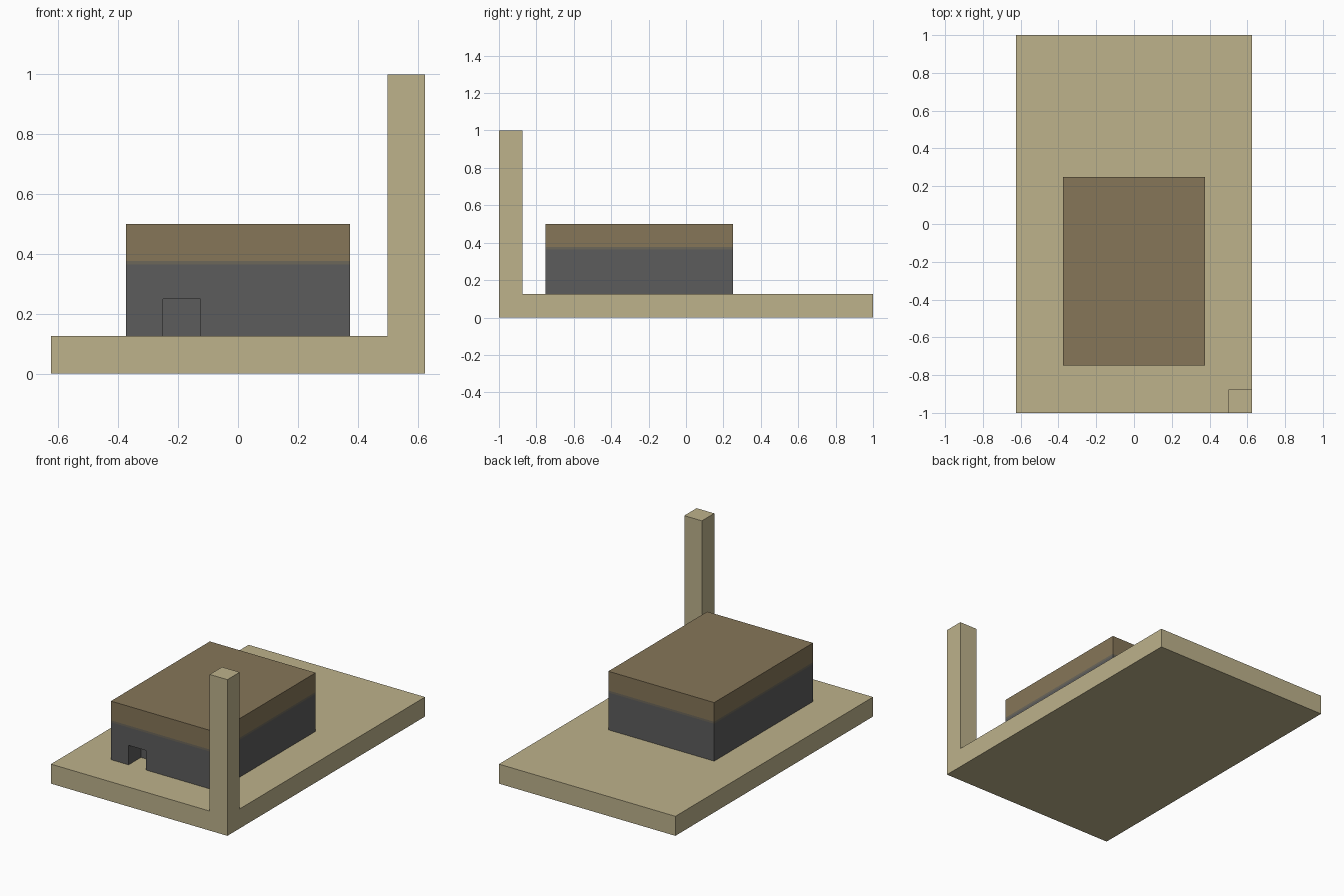
import bpy
import bmesh
from mathutils import Vector

default = bpy.data.objects.get("Cube")
if default:
    bpy.data.objects.remove(default, do_unlink=True)


def make_material(name, rgb):
    mat = bpy.data.materials.new(name)
    mat.use_nodes = True
    mat.diffuse_color = (*rgb, 1)
    bsdf = mat.node_tree.nodes["Principled BSDF"]
    bsdf.inputs["Base Color"].default_value = (*rgb, 1)
    bsdf.inputs["Roughness"].default_value = 0.9
    return mat


def box(name, low, high, mat):
    """Axis-aligned box between two opposite corners."""
    low, high = Vector(low), Vector(high)
    bm = bmesh.new()
    bmesh.ops.create_cube(bm, size=1)
    bmesh.ops.scale(bm, vec=high - low, verts=bm.verts)
    bmesh.ops.translate(bm, vec=(low + high) / 2, verts=bm.verts)
    mesh = bpy.data.meshes.new(name)
    bm.to_mesh(mesh)
    bm.free()
    mesh.materials.append(mat)
    obj = bpy.data.objects.new(name, mesh)
    bpy.context.collection.objects.link(obj)
    return obj


sand = make_material("sand", (0.51, 0.445, 0.26))
grey = make_material("dark grey", (0.107, 0.107, 0.107))
blend = make_material("grey brown", (0.15, 0.135, 0.102))
brown = make_material("brown", (0.238, 0.181, 0.098))

# Ground slab and corner post
box("base_slab", (-0.625, -1, 0), (0.625, 1, 0.125), sand)
box("corner_post", (0.5, -1, 0.125), (0.625, -0.875, 1), sand)

# House: stacked layers sharing one footprint
def layer(name, bottom, top, mat):
    return box(name, (-0.375, -0.75, bottom), (0.375, 0.25, top), mat)


walls = layer("house_walls", 0.125, 0.364, grey)
layer("wall_trim", 0.364, 0.377, blend)
layer("roof", 0.377, 0.5, brown)

# Doorway recess cut into the front wall
cutter = box("doorway_cutter", (-0.25, -0.85, 0.05), (-0.125, -0.625, 0.25), grey)
cutter.hide_render = True
cutter.hide_viewport = False
cut = walls.modifiers.new("doorway", 'BOOLEAN')
cut.operation = 'DIFFERENCE'
cut.solver = 'EXACT'
cut.object = cutter
bpy.context.view_layer.objects.active = walls
bpy.ops.object.modifier_apply(modifier=cut.name)
bpy.data.objects.remove(cutter, do_unlink=True)
